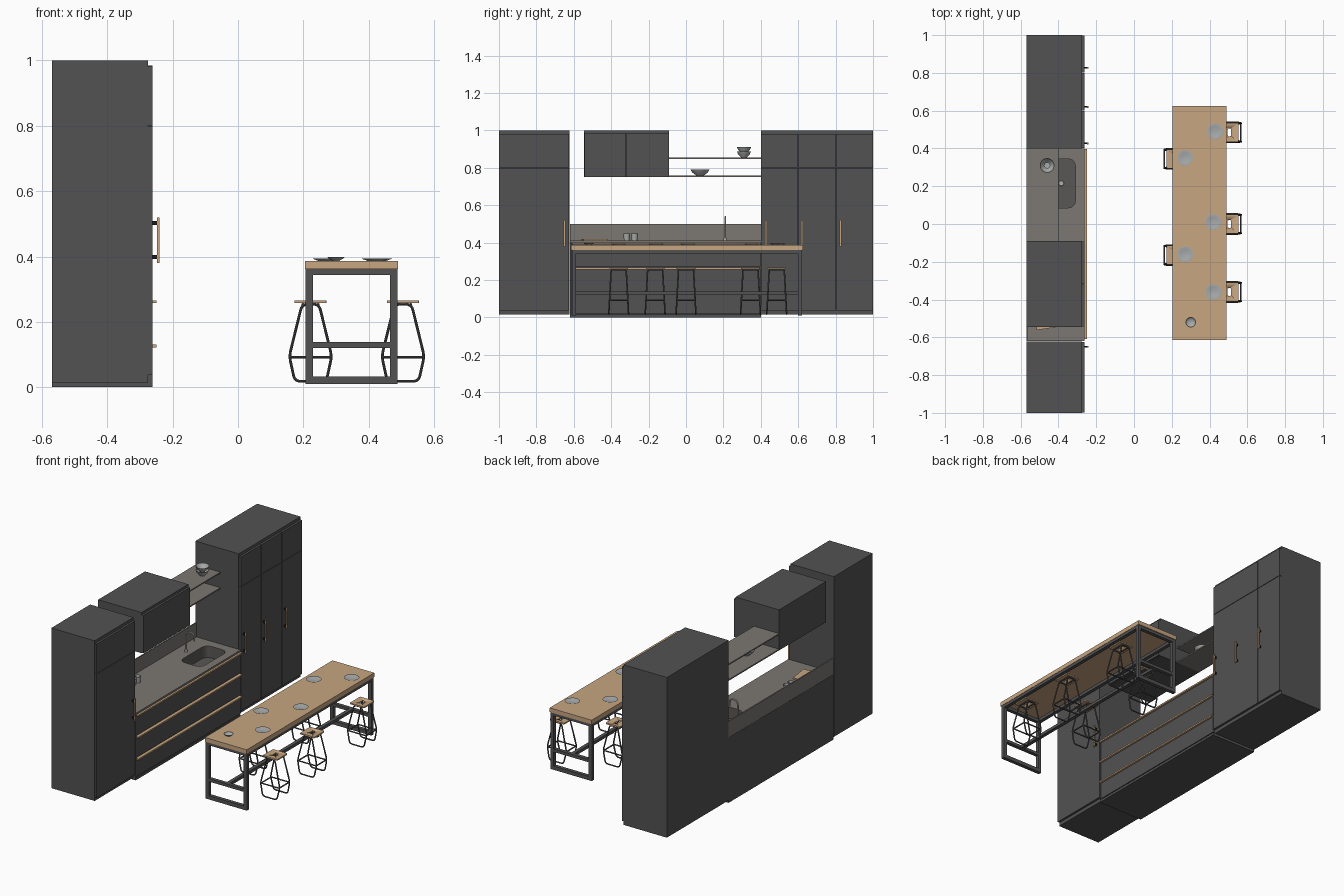
import bpy, bmesh, math
from mathutils import Vector

if "Cube" in bpy.data.objects:
    bpy.data.objects.remove(bpy.data.objects["Cube"])


def mat(name, r, g, b):
    m = bpy.data.materials.new(name)
    m.diffuse_color = (r, g, b, 1)
    m.use_nodes = True
    m.node_tree.nodes["Principled BSDF"].inputs["Base Color"].default_value = m.diffuse_color
    return m


DARK = mat("charcoal", 0.085, 0.085, 0.085)
STONE = mat("stone", 0.20, 0.185, 0.17)
WOOD = mat("wood", 0.58, 0.38, 0.22)
BLACK = mat("black", 0.01, 0.01, 0.01)
STEEL = mat("steel", 0.10, 0.097, 0.093)
METAL = mat("metal", 0.45, 0.45, 0.45)
WARE = mat("tableware", 0.40, 0.41, 0.41)


def add(name, bm, m, smooth=False):
    bmesh.ops.recalc_face_normals(bm, faces=bm.faces)
    me = bpy.data.meshes.new(name)
    bm.to_mesh(me)
    bm.free()
    if m:
        me.materials.append(m)
    ob = bpy.data.objects.new(name, me)
    bpy.context.collection.objects.link(ob)
    if smooth:
        bpy.ops.object.select_all(action='DESELECT')
        ob.select_set(True)
        bpy.context.view_layer.objects.active = ob
        bpy.ops.object.shade_smooth_by_angle(angle=math.radians(40))
    return ob


def box(name, x0, x1, y0, y1, z0, z1, m):
    bm = bmesh.new()
    bmesh.ops.create_cube(bm, size=1)
    for v in bm.verts:
        v.co = ((x0 + x1) / 2 + v.co.x * (x1 - x0), (y0 + y1) / 2 + v.co.y * (y1 - y0),
                (z0 + z1) / 2 + v.co.z * (z1 - z0))
    return add(name, bm, m)


def lathe(name, x, y, z, profile, m):
    bm = bmesh.new()
    vs = [bm.verts.new((r, 0, h)) for r, h in profile]
    es = [bm.edges.new(p) for p in zip(vs, vs[1:])]
    bmesh.ops.spin(bm, geom=vs + es, cent=(0, 0, 0), axis=(0, 0, 1), angle=math.tau, steps=32)
    bmesh.ops.remove_doubles(bm, verts=bm.verts, dist=1e-5)
    bmesh.ops.translate(bm, verts=bm.verts, vec=(x, y, z))
    return add(name, bm, m, True)


def fillet(pts, r, closed, n=5):
    pts = [Vector(p) for p in pts]
    out = []
    for i, p in enumerate(pts):
        if not closed and i in (0, len(pts) - 1):
            out.append(p)
            continue
        a, b = pts[i - 1], pts[(i + 1) % len(pts)]
        s = p + (a - p).normalized() * min(r, (a - p).length * 0.49)
        e = p + (b - p).normalized() * min(r, (b - p).length * 0.49)
        for k in range(n + 1):
            t = k / n
            out.append(s * (1 - t) ** 2 + p * 2 * t * (1 - t) + e * t * t)
    return out


def tube(name, pts, r, m, corner=0.0, closed=False):
    path = fillet(pts, corner, closed) if corner else [Vector(p) for p in pts]
    cu = bpy.data.curves.new(name, 'CURVE')
    cu.dimensions = '3D'
    cu.bevel_depth, cu.bevel_resolution, cu.use_fill_caps = r, 2, True
    sp = cu.splines.new('POLY')
    sp.points.add(len(path) - 1)
    for q, p in zip(sp.points, path):
        q.co = (*p, 1)
    sp.use_cyclic_u = closed
    tmp = bpy.data.objects.new("tmp", cu)
    bpy.context.collection.objects.link(tmp)
    me = tmp.evaluated_get(bpy.context.evaluated_depsgraph_get()).to_mesh()
    bm = bmesh.new()
    bm.from_mesh(me)
    bpy.data.objects.remove(tmp)
    return add(name, bm, m, True)


def rounded_prism(name, x0, x1, y0, y1, z0, z1, r, m, open_top=False):
    ring = fillet([(x0, y0, z0), (x1, y0, z0), (x1, y1, z0), (x0, y1, z0)], r, True)
    bm = bmesh.new()
    lo = [bm.verts.new(p) for p in ring]
    hi = [bm.verts.new((p.x, p.y, z1)) for p in ring]
    bm.faces.new(lo)
    if not open_top:
        bm.faces.new(hi)
    for i in range(len(ring)):
        j = (i + 1) % len(ring)
        bm.faces.new((lo[i], lo[j], hi[j], hi[i]))
    return add(name, bm, m, not open_top)


def cut(ob, cutter):
    mod = ob.modifiers.new("cut", 'BOOLEAN')
    mod.operation, mod.solver, mod.object = 'DIFFERENCE', 'EXACT', cutter
    cutter.hide_render = True
    cutter.display_type = 'WIRE'


BACK, FACE, DOOR = -0.57, -0.275, -0.262
G = 0.0015


def handle(y):
    box("door_handle", -0.248, -0.241, y - 0.005, y + 0.005, 0.38, 0.52, WOOD)
    for z in (0.398, 0.502):
        box("handle_mount", DOOR, -0.248, y - 0.004, y + 0.004, z - 0.006, z + 0.006, BLACK)


# tall cabinets with split doors
for y0, y1, n in ((-1.0, -0.623, 1), (0.40, 1.0, 3)):
    box("tall_cabinet", BACK, FACE, y0, y1, 0.015, 1.0, DARK)
    w = (y1 - y0) / n
    for i in range(n):
        a, b = y0 + i * w + G, y0 + (i + 1) * w - G
        box("tall_door", FACE, DOOR, a, b, 0.037, 0.80 - G, DARK)
        box("top_door", FACE, DOOR, a, b, 0.80 + G, 0.982, DARK)
for y in (-0.65, 0.427, 0.62, 0.827):
    handle(y)

# base unit with three drawers and wooden pull rails
base = box("base_cabinet", BACK, FACE, -0.612, 0.40, 0.015, 0.40, DARK)
box("base_plinth", BACK, DOOR, -0.62, 0.40, 0.0, 0.015, DARK)
box("base_end_panel", BACK, DOOR, -0.62, -0.612, 0.015, 0.40, DARK)
for z0, z1 in ((0.02, 0.122), (0.137, 0.257), (0.272, 0.392)):
    box("drawer_front", FACE, DOOR, -0.61, 0.398, z0, z1, DARK)
    box("drawer_rail", FACE, -0.25, -0.61, 0.398, z1, z1 + 0.009, WOOD)

# worktop, backsplash and sink
top = box("worktop", BACK, DOOR, -0.62, 0.40, 0.401, 0.412, STONE)
box("backsplash", BACK, -0.562, -0.62, 0.40, 0.412, 0.50, STONE)
cutter = rounded_prism("sink_cutter", -0.46, -0.31, 0.085, 0.345, 0.34, 0.45, 0.045, None)
cut(base, cutter)
cut(top, cutter)
rounded_prism("sink_basin", -0.459, -0.311, 0.086, 0.344, 0.342, 0.411, 0.045, STEEL, True)
lathe("sink_drain", -0.385, 0.215, 0.342, [(0, 0.002), (0.012, 0.002), (0.014, 0)], METAL)
tube("faucet", [(-0.50, 0.21, 0.412), (-0.50, 0.21, 0.537), (-0.445, 0.21, 0.537),
                (-0.445, 0.21, 0.49)], 0.005, METAL, 0.028)
lathe("faucet_base", -0.50, 0.21, 0.412, [(0.009, 0), (0.009, 0.012), (0, 0.012)], METAL)

# wall cabinet and open shelves
box("wall_cabinet", BACK, FACE, -0.545, -0.09, 0.75, 1.0, DARK)
for a, b in ((-0.545, -0.32), (-0.32, -0.09)):
    box("wall_door", FACE, DOOR, a + G, b - G, 0.752, 0.985, DARK)
for z in (0.75, 0.846):
    box("shelf", BACK, -0.40, -0.09, 0.40, z, z + 0.008, STONE)

# crockery and board
BOWL = [(0, 0), (0.4, 0), (0.45, 0.1), (0.8, 0.5), (1, 1), (0.95, 1), (0.75, 0.55), (0.4, 0.15), (0, 0.12)]


def bowl(name, x, y, z, r, h):
    lathe(name, x, y, z, [(a * r, b * h) for a, b in BOWL], WARE)


bowl("shelf_bowl", -0.46, 0.075, 0.758, 0.052, 0.034)
bowl("stacked_bowl", -0.46, 0.31, 0.854, 0.038, 0.034)
bowl("stacked_bowl", -0.46, 0.31, 0.878, 0.039, 0.034)
for y in (-0.317, -0.275):
    lathe("cup", -0.49, y, 0.412, [(0, 0), (0.015, 0), (0.018, 0.038), (0.016, 0.038),
                                   (0.013, 0.004), (0, 0.004)], WARE)
board = box("chopping_board", -0.05, 0.05, -0.065, 0.065, 0, 0.008, WOOD)
board.location = (-0.475, -0.49, 0.412)
board.rotation_euler.z = 0.15

# dining table
TX0, TX1, TY0, TY1 = 0.207, 0.488, -0.61, 0.62
box("table_top", 0.205, 0.49, -0.615, 0.625, 0.361, 0.387, WOOD)
for y0 in (TY0, TY1 - 0.022):
    y1 = y0 + 0.022
    for x0 in (TX0, TX1 - 0.022):
        box("table_leg", x0, x0 + 0.022, y0, y1, 0.01, 0.361, DARK)
    for z0, z1 in ((0.01, 0.033), (0.12, 0.138), (0.343, 0.361)):
        box("end_rail", TX0 + 0.022, TX1 - 0.022, y0, y1, z0, z1, DARK)
for x0 in (TX0, TX1 - 0.022):
    box("table_apron", x0, x0 + 0.022, TY0 + 0.022, TY1 - 0.022, 0.343, 0.361, DARK)
box("table_stretcher", 0.337, 0.359, TY0 + 0.022, TY1 - 0.022, 0.12, 0.138, DARK)

# place settings
for x, y in ((0.43, 0.49), (0.42, 0.01), (0.42, -0.36), (0.27, 0.35), (0.27, -0.16)):
    lathe("plate", x, y, 0.387, [(0, 0), (0.025, 0), (0.043, 0.007), (0.041, 0.0075),
                                 (0.025, 0.002), (0, 0.002)], WARE)
bowl("small_bowl", 0.30, -0.52, 0.387, 0.027, 0.012)


# bar stools: two bent side loops, footrests and a slotted seat
def stool(cx, cy):
    def at(x, s, z):
        return (cx + x, cy + s * (0.04 + 0.013 * (0.258 - z) / 0.24), z)
    for s in (-1, 1):
        half = [(0.026, 0.254), (0.065, 0.095), (0.048, 0.018)]
        loop = [at(x, s, z) for x, z in half] + [at(-x, s, z) for x, z in reversed(half)]
        tube("stool_frame", loop, 0.0042, DARK, 0.018, True)
        tube("stool_side_rung", [at(-0.061, s, 0.092), at(0.061, s, 0.092)], 0.004, DARK)
        tube("stool_footrest", [at(s * 0.061, -1, 0.092), at(s * 0.061, 1, 0.092)], 0.004, DARK)
        tube("stool_seat_rung", [at(s * 0.024, -1, 0.254), at(s * 0.024, 1, 0.254)], 0.004, DARK)
    seat = rounded_prism("stool_seat", cx - 0.049, cx + 0.049, cy - 0.05, cy + 0.05,
                         0.258, 0.266, 0.006, WOOD)
    slot = rounded_prism("seat_slot_cutter", cx - 0.009, cx + 0.009, cy - 0.021, cy + 0.021,
                         0.25, 0.28, 0.009, None)
    cut(seat, slot)


for x, y in ((0.505, 0.485), (0.505, 0.0), (0.505, -0.36), (0.222, 0.345), (0.222, -0.165)):
    stool(x, y)
